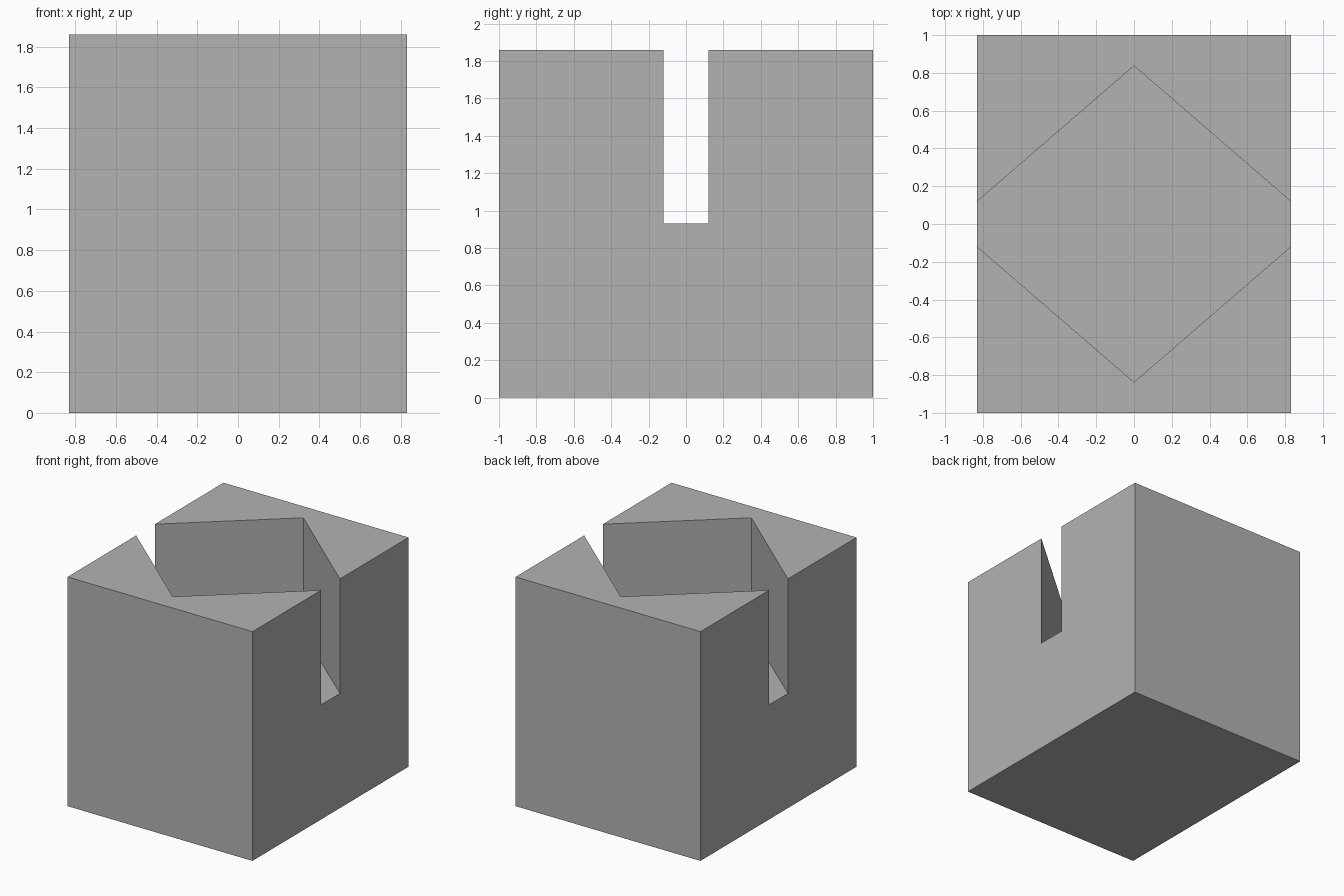
import bpy
import bmesh

HALF_X, HALF_Y, HEIGHT = 0.83, 1.0, 1.86
FLOOR = HEIGHT / 2          # pocket floor
SLOT = 0.12                 # half width of the side openings
TIP = 0.837                 # reach of the pocket toward front and back

cube = bpy.data.objects.get("Cube")
if cube:
    bpy.data.objects.remove(cube, do_unlink=True)

grey = bpy.data.materials.new("plain_grey")
grey.use_nodes = True
colour = (0.45, 0.45, 0.45, 1)
grey.diffuse_color = colour
grey.node_tree.nodes["Principled BSDF"].inputs["Base Color"].default_value = colour


def prism(name, outline, bottom, top):
    """Extrude a plan outline straight up into a closed solid."""
    bm = bmesh.new()
    base = bm.faces.new([bm.verts.new((x, y, bottom)) for x, y in outline])
    side = bmesh.ops.extrude_face_region(bm, geom=[base], use_keep_orig=True)
    for v in side["geom"]:
        if isinstance(v, bmesh.types.BMVert):
            v.co.z = top
    bmesh.ops.recalc_face_normals(bm, faces=bm.faces)
    mesh = bpy.data.meshes.new(name)
    bm.to_mesh(mesh)
    bm.free()
    mesh.materials.append(grey)
    obj = bpy.data.objects.new(name, mesh)
    bpy.context.collection.objects.link(obj)
    return obj


# Solid block
block = prism("block", [(-HALF_X, -HALF_Y), (HALF_X, -HALF_Y),
                        (HALF_X, HALF_Y), (-HALF_X, HALF_Y)], 0, HEIGHT)

# Diamond pocket that runs out through narrow slots in both sides
right_half = [(0, -TIP), (HALF_X, -SLOT), (HALF_X + 0.2, -SLOT),
              (HALF_X + 0.2, SLOT), (HALF_X, SLOT), (0, TIP)]
left_half = [(-x, y) for x, y in reversed(right_half[1:-1])]
cutter = prism("pocket_cutter", right_half + left_half, FLOOR, HEIGHT + 0.2)
cutter.hide_render = True

cut = block.modifiers.new("pocket", 'BOOLEAN')
cut.operation = 'DIFFERENCE'
cut.solver = 'EXACT'
cut.object = cutter

# Apply the cut and discard the cutter
bpy.context.view_layer.objects.active = block
block.select_set(True)
bpy.ops.object.modifier_apply(modifier=cut.name)
bpy.data.objects.remove(cutter, do_unlink=True)
